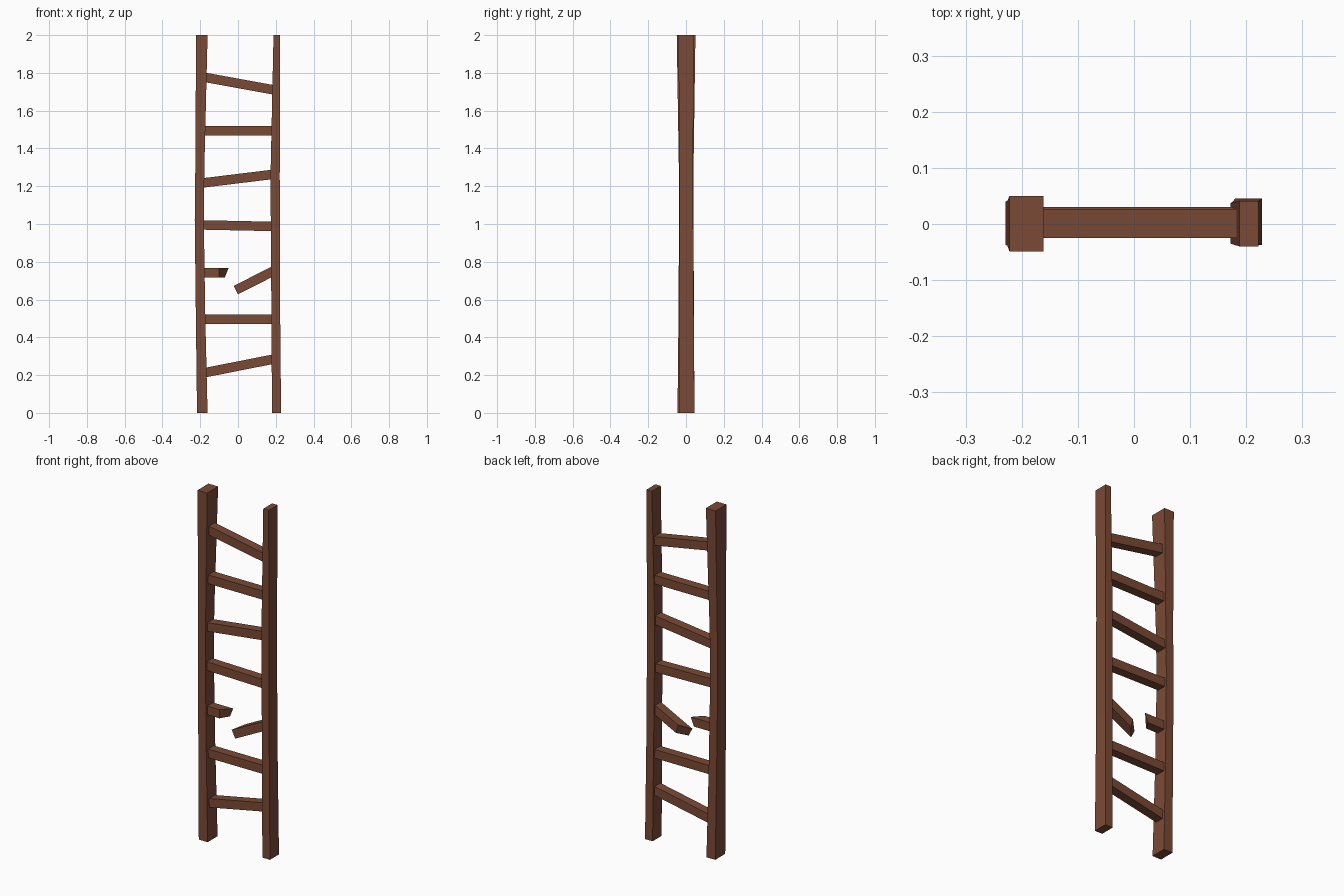
import bpy
import bmesh
from mathutils import Vector

cube = bpy.data.objects.get("Cube")
if cube:
    bpy.data.objects.remove(cube, do_unlink=True)

wood = bpy.data.materials.new("brown_wood")
wood.use_nodes = True
brown = (0.195, 0.068, 0.036, 1)
wood.diffuse_color = brown
wood.node_tree.nodes["Principled BSDF"].inputs["Base Color"].default_value = brown


def loft(name, rings):
    """Skin a chain of four-cornered rings and cap both ends."""
    bm = bmesh.new()
    loops = [[bm.verts.new(p) for p in ring] for ring in rings]
    for a, b in zip(loops, loops[1:]):
        for i in range(4):
            j = (i + 1) % 4
            bm.faces.new((a[i], a[j], b[j], b[i]))
    bm.faces.new(loops[0])
    bm.faces.new(loops[-1])
    bmesh.ops.recalc_face_normals(bm, faces=bm.faces)
    mesh = bpy.data.meshes.new(name)
    bm.to_mesh(mesh)
    bm.free()
    mesh.materials.append(wood)
    obj = bpy.data.objects.new(name, mesh)
    bpy.context.collection.objects.link(obj)


def rail(name, sections):
    """Upright post; each section is z, x range, y range."""
    loft(name, [[(x0, y0, z), (x1, y0, z), (x1, y1, z), (x0, y1, z)]
                for z, x0, x1, y0, y1 in sections])


def rung(name, start, end, y=0.002, top_break=0, low_break=0):
    """Square bar in the xz plane; breaks slide the far back corners along it."""
    p, q = Vector((start[0], y, start[1])), Vector((end[0], y, end[1]))
    along = (q - p).normalized()
    up = Vector((-along.z, 0, along.x)) * 0.025
    if up.z < 0:
        up.negate()
    back = Vector((0, 0.026, 0))
    corners = [-up - back, up - back, up + back, -up + back]
    slide = [0, 0, top_break, low_break]
    loft(name, [[p + c for c in corners],
                [q + c + along * s for c, s in zip(corners, slide)]])


# Hand-hewn uprights, slightly pinched in the middle
rail("right_rail", [
    (0, -0.217, -0.161, -0.045, 0.045),
    (0.5, -0.223, -0.173, -0.04, 0.042),
    (1.02, -0.229, -0.181, -0.037, 0.04),
    (1.3, -0.226, -0.178, -0.038, 0.04),
    (2, -0.222, -0.161, -0.049, 0.05)])
rail("left_rail", [
    (0, 0.18, 0.228, -0.037, 0.045),
    (0.65, 0.176, 0.222, -0.035, 0.04),
    (1.25, 0.172, 0.221, -0.035, 0.037),
    (2, 0.188, 0.222, -0.04, 0.041)])

# Whole rungs: height at the right rail, height at the left rail, depth
whole = [(0.21, 0.286, 0.003), (0.496, 0.496, 0.004), (0.995, 0.987, 0.002),
         (1.217, 1.264, 0.004), (1.493, 1.493, 0.004), (1.779, 1.709, 0.001)]
for number, (z_right, z_left, y) in enumerate(whole, 1):
    rung(f"rung_{number}", (-0.19, z_right), (0.195, z_left), y)

# Snapped rung: a short stump and a sagging half
rung("broken_rung_stump", (-0.195, 0.742), (-0.10, 0.742),
     top_break=0.05, low_break=0.03)
rung("broken_rung_half", (0.2, 0.757), (-0.012, 0.65),
     top_break=-0.06, low_break=-0.05)
